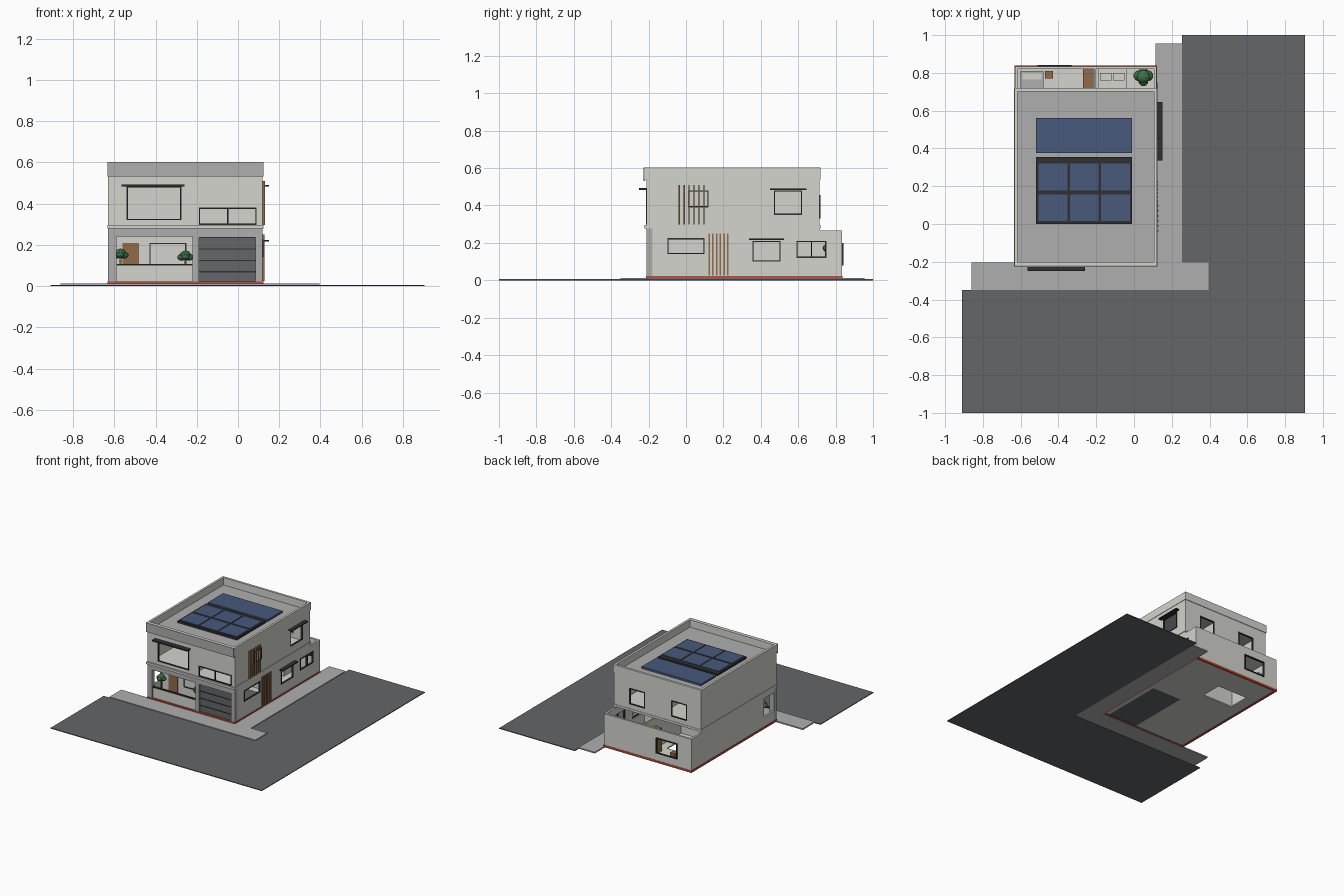
import bpy, bmesh
from mathutils import Matrix, Vector

cube = bpy.data.objects.get("Cube")
if cube:
    bpy.data.objects.remove(cube, do_unlink=True)


def material(name, r, g, b):
    m = bpy.data.materials.new(name)
    m.use_nodes = True
    m.diffuse_color = (r, g, b, 1)
    m.node_tree.nodes["Principled BSDF"].inputs["Base Color"].default_value = (r, g, b, 1)
    return m


WHITE = material("warm white plaster", .66, .66, .62)
GREY = material("light grey concrete", .43, .43, .43)
ROAD = material("asphalt grey", .125, .133, .14)
DARK = material("charcoal metal", .03, .03, .034)
BLUE = material("solar blue", .065, .1, .2)
WOOD = material("brown wood", .28, .15, .065)
RED = material("brick red", .5, .08, .05)
GREEN = material("leaf green", .05, .17, .07)


def finish(name, bm, mat):
    me = bpy.data.meshes.new(name)
    bmesh.ops.recalc_face_normals(bm, faces=bm.faces)
    bm.to_mesh(me)
    bm.free()
    me.materials.append(mat)
    ob = bpy.data.objects.new(name, me)
    bpy.context.collection.objects.link(ob)
    return ob


def box(name, mat, x0, x1, y0, y1, z0, z1):
    bm = bmesh.new()
    bmesh.ops.create_cube(bm, size=1)
    bmesh.ops.scale(bm, vec=(x1 - x0, y1 - y0, z1 - z0), verts=bm.verts)
    bmesh.ops.translate(bm, vec=((x0 + x1) / 2, (y0 + y1) / 2, (z0 + z1) / 2), verts=bm.verts)
    return finish(name, bm, mat)


def panel(name, mat, axis, off, t, rect, holes=()):
    """Flat slab across one axis, with rectangular openings (u0, u1, v0, v1)."""
    def place(u, v):
        return {"x": (off, u, v), "y": (u, off, v), "z": (u, v, off)}[axis]
    us = sorted({rect[0], rect[1], *[h[i] for h in holes for i in (0, 1)]})
    vs = sorted({rect[2], rect[3], *[h[i] for h in holes for i in (2, 3)]})
    bm = bmesh.new()
    grid = {(u, v): bm.verts.new(place(u, v)) for u in us for v in vs}
    for a, b in zip(us, us[1:]):
        for c, d in zip(vs, vs[1:]):
            mu, mv = (a + b) / 2, (c + d) / 2
            if not any(h[0] < mu < h[1] and h[2] < mv < h[3] for h in holes):
                bm.faces.new([grid[a, c], grid[b, c], grid[b, d], grid[a, d]])
    bmesh.ops.delete(bm, geom=[v for v in bm.verts if not v.link_faces], context="VERTS")
    res = bmesh.ops.extrude_face_region(bm, geom=bm.faces[:], use_keep_orig=True)
    shift = Vector([t if a == axis else 0 for a in "xyz"])
    bmesh.ops.translate(bm, vec=shift, verts=[g for g in res["geom"] if isinstance(g, bmesh.types.BMVert)])
    return finish(name, bm, mat)


def frame(name, axis, off, rect, panes=1, w=.006):
    u0, u1, v0, v1 = rect
    step = (u1 - u0 - w) / panes
    holes = [(u0 + w + i * step, u0 + (i + 1) * step, v0 + w, v1 - w) for i in range(panes)]
    panel(name, DARK, axis, off, .012, rect, holes)


def tree(name, x, y, z, r):
    bm = bmesh.new()
    for dx, dy, dz, s in ((0, 0, .3, .75), (.5, .1, 0, .6), (-.5, .1, 0, .6), (0, -.5, .05, .55), (0, .5, 0, .55)):
        bmesh.ops.create_icosphere(bm, subdivisions=2, radius=r * s, matrix=Matrix.Translation(
            (x + dx * r, y + dy * r, z + dz * r)) @ Matrix.Diagonal((1, 1, .8, 1)))
    finish(name + "_leaves", bm, GREEN)
    box(name + "_trunk", WOOD, x - .004, x + .004, y - .004, y + .004, .02, z)


# Street and pavement
panel("road", ROAD, "z", 0, .006, (-.91, .905, -1, 1), [(-.91, .255, -.35, 1)])
panel("pavement", GREY, "z", .002, .01, (-.86, .395, -.35, .955),
      [(-.86, .115, -.205, .955), (.255, .395, -.205, .955)])

# Plinth and ground floor
L, R, F, B, REAR = -.63, .12, -.21, .715, .835
panel("plinth", RED, "z", .006, .016, (L - .003, R + .003, F - .003, REAR + .003),
      [(L + .015, R - .015, F + .015, REAR - .015)])
panel("ground_floor", WHITE, "z", .009, .01, (L, R, F, REAR),
      [(-.53, -.27, .45, .62), (-.18, .07, -.2, .3)])
box("garage_floor", ROAD, -.18, .07, -.2, .3, .011, .018)

# Ground storey walls
T = .015
right_low = [(-.1, .1, .14, .225), (.355, .505, .1, .21), (.59, .75, .12, .21)]
step_cut = (B, REAR, .265, .28)
back_low = (-.51, -.33, .08, .2)
porch, garage = (-.59, -.22, .02, .24), (-.19, .085, .02, .235)
panel("right_lower_wall", WHITE, "x", R - T, T, (F + .03, REAR, .02, .28), right_low + [step_cut])
panel("left_lower_wall", WHITE, "x", L, T, (F + .03, REAR, .02, .28), [(F + .03, -.06, .1, .24), step_cut])
panel("back_lower_wall", WHITE, "y", REAR - T, T, (L, R, .02, .265), [back_low])
panel("front_lower_surround", GREY, "y", F, .03, (L, R, .02, .28), [porch, garage])
for i, rect in enumerate(right_low):
    frame(f"right_lower_window_{i}", "x", R - .008, rect, 2 if i == 2 else 1)
frame("back_lower_window", "y", REAR - .004, back_low)

# Porch
box("porch_low_wall", WHITE, -.59, -.22, F + .008, F + .02, .02, .1)
box("porch_rail", DARK, -.59, -.22, F + .005, F + .022, .1, .108)
panel("porch_back_wall", WHITE, "y", -.05, T, (L + T, -.2, .02, .28))
box("porch_door", WOOD, -.56, -.48, -.056, -.05, .02, .21)
frame("porch_window", "y", -.056, (-.43, -.25, .09, .21))
tree("porch_tree_left", -.57, -.13, .15, .036)
tree("porch_tree_right", -.255, -.13, .14, .036)

# Garage door
box("garage_door", ROAD, -.19, .085, F + .012, F + .02, .02, .235)
for i in range(4):
    z = .066 + i * .0555
    box(f"garage_groove_{i}", DARK, -.19, .085, F + .009, F + .013, z, z + .006)

# Inner walls and back yard furniture
box("garage_inner_wall", WHITE, -.21, -.2, F + .03, REAR - T, .02, .262)
box("lower_cross_wall", WHITE, L + T, R - T, .35, .36, .02, .278)
box("yard_counter", GREY, -.6, -.48, .70, .81, .02, .12)
box("yard_sink", WHITE, -.59, -.49, .765, .8, .12, .127)
box("yard_stool", WOOD, -.47, -.43, .77, .81, .02, .1)
box("yard_cabinet", WOOD, -.27, -.215, .68, .82, .02, .2)
box("bed", WHITE, -.19, -.04, .62, .82, .02, .08)
for x in (-.18, -.11):
    box("pillow", WHITE, x, x + .06, .76, .8, .08, .095)
tree("yard_tree", .05, .78, .17, .048)

# Upper storey
box("floor_band", WHITE, L - .004, R + .004, F - .012, B + .003, .278, .295)
front_up = [(-.54, -.275, .32, .485), (-.19, .09, .297, .38)]
right_up = [(.01, .12, .39, .48), (.47, .62, .35, .48)]
back_up = [(-.51, -.375, .33, .455), (-.15, -.015, .33, .455)]
panel("front_upper_wall", WHITE, "y", F, T, (L, R, .295, .54), front_up)
panel("back_upper_wall", WHITE, "y", B - T, T, (L, R, .295, .54), back_up)
panel("right_upper_wall", WHITE, "x", R - T, T, (F + T, B - T, .295, .54), right_up)
panel("left_upper_wall", WHITE, "x", L, T, (F + T, B - T, .295, .54))
box("upper_long_wall", WHITE, -.25, -.24, F + T, B - T, .295, .535)
box("upper_cross_wall", WHITE, L + T, R - T, .28, .29, .295, .535)
for i in range(2):
    frame(f"front_upper_window_{i}", "y", F - .004, front_up[i], i + 1)
    frame(f"right_upper_window_{i}", "x", R - .008, right_up[i])
    frame(f"back_upper_window_{i}", "y", B - .008, back_up[i])

# Awnings
box("front_awning", DARK, -.565, -.26, F - .04, F, .484, .493)
box("right_upper_awning", DARK, R, .15, .45, .645, .482, .49)
box("right_lower_awning", DARK, R, .15, .337, .525, .215, .223)

# Wooden slats on the right side
for i in range(6):
    y = -.04 + i * .0265
    box(f"upper_slat_{i}", WOOD, R, R + .01, y, y + .007, .297, .51)
    y = .12 + i * .02
    box(f"lower_slat_{i}", WOOD, R, R + .008, y, y + .008, .025, .25)

# Roof and parapet
box("roof_deck", GREY, L + .003, R - .003, F, B - .003, .532, .545)
panel("parapet", WHITE, "z", .54, .062, (L - .003, R + .003, F - .008, B + .004),
      [(L + .014, R - .014, F + .01, B - .014)])
box("front_fascia", GREY, L - .003, R + .003, F - .018, F - .008, .532, .602)

# Solar panels
box("solar_frame", DARK, -.52, -.01, 0, .355, .545, .56)
for i in range(3):
    for j in range(2):
        x, y = -.505 + i * .165, .015 + j * .163
        box(f"solar_cell_{i}_{j}", BLUE, x, x + .153, y, y + .142, .56, .564)
box("rear_solar_panel", BLUE, -.52, -.01, .375, .56, .545, .56)
